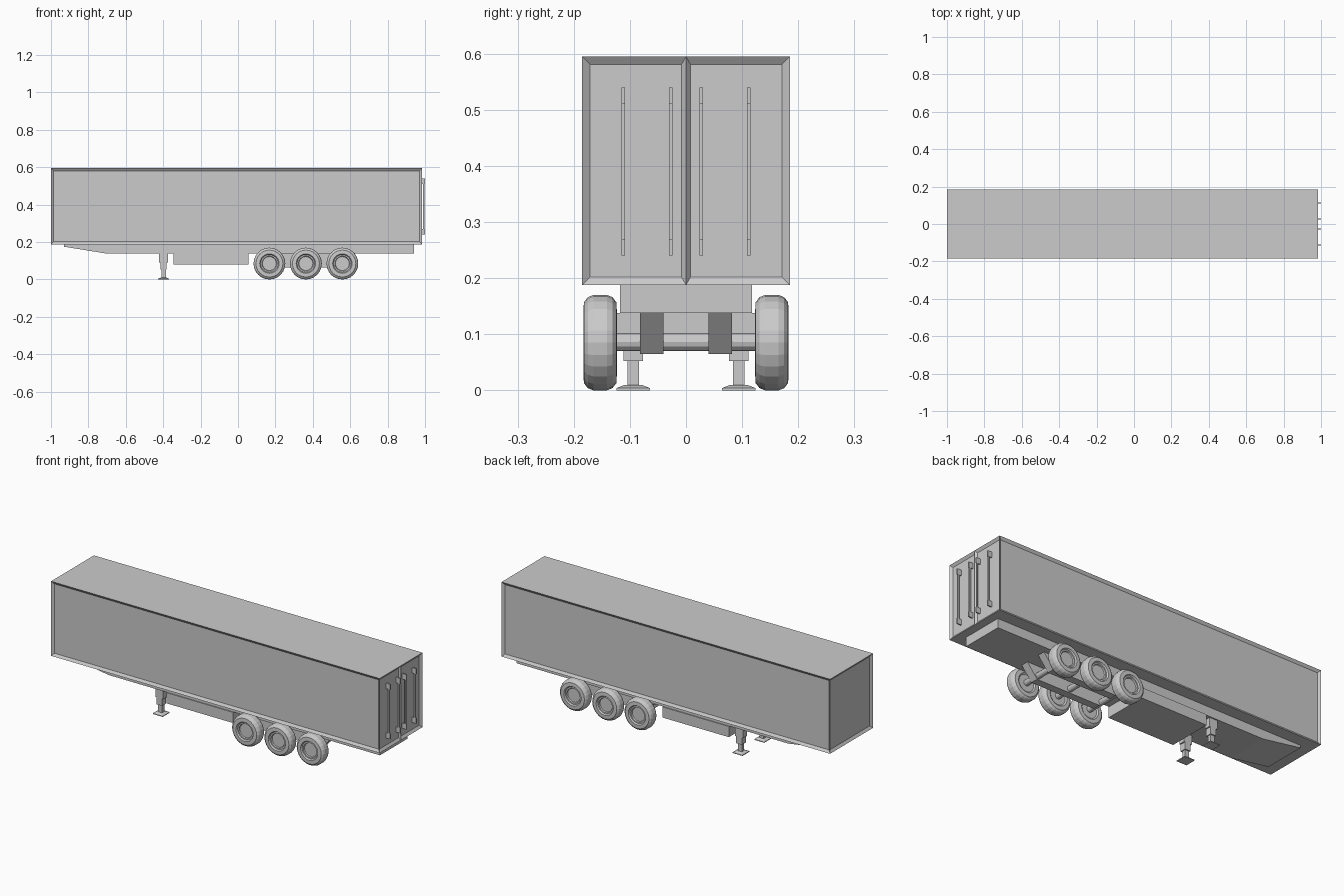
import bpy, bmesh, math
from mathutils import Vector, Matrix

cube = bpy.data.objects.get("Cube")
if cube:
    bpy.data.objects.remove(cube, do_unlink=True)

GREY = (0.6, 0.6, 0.6, 1)
grey = bpy.data.materials.new("plain grey")
grey.use_nodes = True
grey.diffuse_color = GREY
grey.node_tree.nodes["Principled BSDF"].inputs["Base Color"].default_value = GREY


def finish(name, bm):
    bmesh.ops.recalc_face_normals(bm, faces=bm.faces)
    mesh = bpy.data.meshes.new(name)
    bm.to_mesh(mesh)
    bm.free()
    mesh.materials.append(grey)
    ob = bpy.data.objects.new(name, mesh)
    bpy.context.collection.objects.link(ob)
    return ob


def add_box(bm, lo, hi):
    lo, hi = Vector(lo), Vector(hi)
    mat = Matrix.Translation((lo + hi) / 2) @ Matrix.Diagonal((*(hi - lo), 1))
    return bmesh.ops.create_cube(bm, size=1, matrix=mat)["verts"]


def box(name, lo, hi):
    bm = bmesh.new()
    add_box(bm, lo, hi)
    return finish(name, bm)


def prism(name, outline, y0, y1):
    """Side outline in x, z pulled across y."""
    bm = bmesh.new()
    face = bm.faces.new([bm.verts.new((x, y0, z)) for x, z in outline])
    new = bmesh.ops.extrude_face_region(bm, geom=[face])["geom"]
    bmesh.ops.translate(bm, vec=(0, y1 - y0, 0),
                        verts=[v for v in new if isinstance(v, bmesh.types.BMVert)])
    return finish(name, bm)


def lathe(name, profile, centre, segments):
    """Spin (radius, y) points around the y axis; ends on the axis are closed."""
    bm = bmesh.new()
    verts = [bm.verts.new((r, y, 0)) for r, y in profile]
    edges = [bm.edges.new(pair) for pair in zip(verts, verts[1:])]
    bmesh.ops.spin(bm, geom=verts + edges, cent=(0, 0, 0), axis=(0, 1, 0),
                   angle=math.tau, steps=segments)
    bmesh.ops.remove_doubles(bm, verts=bm.verts, dist=0.0001)
    bmesh.ops.translate(bm, verts=bm.verts, vec=centre)
    return finish(name, bm)


# Cargo body: sunken panels on both sides and the nose, two sunken doors at the rear
bm = bmesh.new()
add_box(bm, (-1, -0.185, 0.188), (0.985, 0.185, 0.595))
bm.normal_update()
rear = [f for f in bm.faces if f.normal.x > 0.9]
bmesh.ops.bisect_plane(bm, geom=rear + list(rear[0].edges) + list(rear[0].verts),
                       plane_co=(0, 0, 0), plane_no=(0, 1, 0))
bm.normal_update()
panels = [f for f in bm.faces if abs(f.normal.z) < 0.1]
bmesh.ops.inset_individual(bm, faces=panels, thickness=0.02, depth=0)
for f in panels:
    normal = f.normal.copy()
    for v in f.verts:
        if normal.x > 0.9 and abs(v.co.y) < 0.03:
            v.co.y = math.copysign(0.008, v.co.y)
        v.co -= normal * 0.01
finish("cargo_body", bm)

# Door locking bars with a bracket at each end
for i, y in enumerate((-0.112, -0.027, 0.027, 0.112)):
    bm = bmesh.new()
    add_box(bm, (0.988, y - 0.003, 0.26), (0.996, y + 0.003, 0.52))
    for z in (0.24, 0.51):
        add_box(bm, (0.975, y - 0.003, z), (1.0, y + 0.003, z + 0.03))
    finish(f"door_bar_{i + 1}", bm)

# Chassis with a raked nose, and the storage box below it
prism("chassis", [(-0.93, 0.188), (-0.93, 0.175), (-0.7, 0.138),
                  (0.94, 0.138), (0.94, 0.188)], -0.118, 0.118)
box("storage_box", (-0.345, -0.123, 0.08), (0.055, 0.123, 0.138))

# Wheel section, from the inner hub across the tread to the dished outer hub
WHEEL = [(0, 0.128), (0.045, 0.128), (0.052, 0.123), (0.072, 0.124), (0.081, 0.131),
         (0.085, 0.141), (0.085, 0.165), (0.081, 0.175), (0.072, 0.182),
         (0.052, 0.183), (0.047, 0.176), (0.040, 0.176), (0.037, 0.170), (0, 0.170)]

for side, label in ((1, "left"), (-1, "right")):
    # Suspension rail
    prism(f"{label}_suspension_rail", [(0.12, 0.138), (0.18, 0.065), (0.565, 0.065),
                                       (0.625, 0.138)], side * 0.04, side * 0.082)
    # Wheels
    for i in range(3):
        lathe(f"{label}_wheel_{i + 1}", [(r, side * y) for r, y in WHEEL],
              (0.168 + 0.195 * i, 0, 0.085), 24)
    # Landing leg: three telescoping sections on a tapered foot
    bm = bmesh.new()
    x, y = -0.398, side * 0.094
    for hx, hy, z0, z1 in ((0.024, 0.017, 0.09, 0.145), (0.017, 0.017, 0.052, 0.09),
                           (0.012, 0.01, 0.008, 0.052), (0.03, 0.03, 0, 0.004)):
        add_box(bm, (x - hx, y - hy, z0), (x + hx, y + hy, z1))
    top = add_box(bm, (x - 0.03, y - 0.03, 0.004), (x + 0.03, y + 0.03, 0.01))
    for v in top:
        if v.co.z > 0.008:
            v.co.x = x + (v.co.x - x) * 0.5
            v.co.y = y + (v.co.y - y) * 0.5
    finish(f"{label}_landing_leg", bm)

# Axles
for i in range(3):
    lathe(f"axle_{i + 1}", [(0, -0.14), (0.016, -0.14), (0.016, 0.14), (0, 0.14)],
          (0.168 + 0.195 * i, 0, 0.086), 12)
